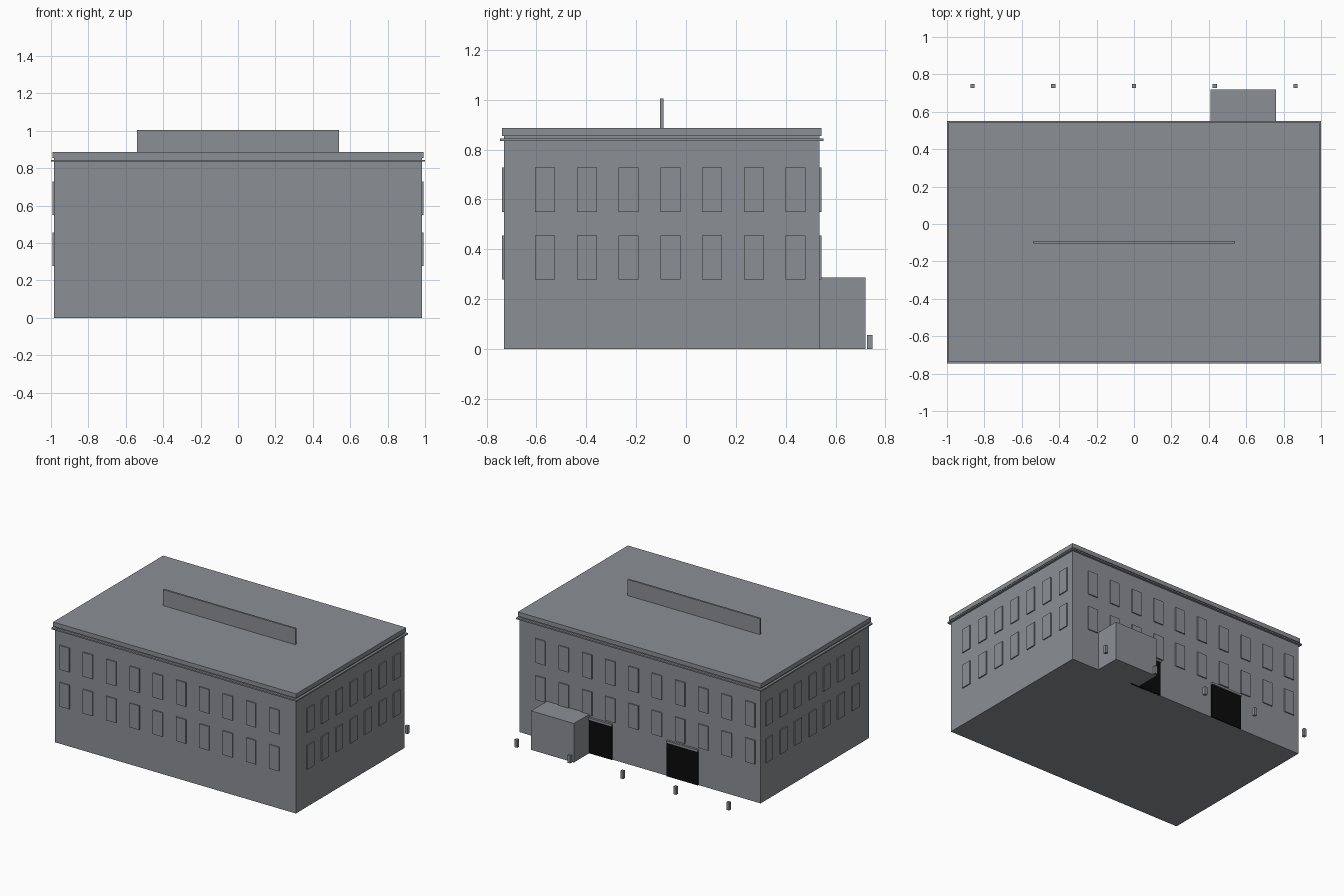
import bpy

default = bpy.data.objects.get("Cube")
if default:
    bpy.data.objects.remove(default)


def material(name, colour):
    m = bpy.data.materials.new(name)
    m.use_nodes = True
    m.diffuse_color = colour
    m.node_tree.nodes["Principled BSDF"].inputs["Base Color"].default_value = colour
    return m


GREY = material("wall grey", (0.26, 0.275, 0.295, 1))
BLACK = material("door black", (0.003, 0.003, 0.003, 1))


def box(name, x, y, z, mat=GREY):
    """Box from (low, high) ranges on each axis."""
    mid = [(a + b) / 2 for a, b in (x, y, z)]
    bpy.ops.mesh.primitive_cube_add(size=1, location=mid)
    ob = bpy.context.object
    ob.name = name
    ob.scale = [b - a for a, b in (x, y, z)]
    bpy.ops.object.transform_apply(location=False, rotation=False, scale=True)
    ob.data.materials.append(mat)
    return ob


# Main block with stepped cornice and roof slab
W, FRONT, BACK = 0.983, -0.73, 0.535


def storey(name, out, low, high):
    return box(name, (-W - out, W + out), (FRONT - out, BACK + out), (low, high))


storey("main_block", 0, 0, 0.86)
storey("cornice", 0.017, 0.835, 0.845)
storey("roof_slab", 0.008, 0.855, 0.887)

# Upright panel on the roof
box("roof_panel", (-0.54, 0.54), (-0.104, -0.09), (0.885, 1.005))

# Raised windows on two floors, all four sides
OUT, HALF = 0.008, 0.04
for floor, z in (("lower", (0.278, 0.455)), ("upper", (0.55, 0.728))):
    for i in range(10):
        c = -0.9 + 0.19 * i
        x = (c - HALF, c + HALF)
        box(f"{floor}_front_window", x, (FRONT - OUT, FRONT + OUT), z)
        box(f"{floor}_back_window", x, (BACK - OUT, BACK + OUT), z)
    for i in range(7):
        c = -0.565 + 0.1675 * i
        y = (c - HALF, c + HALF)
        for s, side in ((1, "left"), (-1, "right")):
            x = sorted((s * (W - OUT), s * (W + OUT)))
            box(f"{floor}_{side}_window", x, y, z)

# Back doors, each under a thin lintel
for c in (-0.35, 0.35):
    x = (c - 0.127, c + 0.127)
    box("back_door", x, (BACK - OUT, BACK + OUT), (0, 0.25), BLACK)
    box("door_lintel", x, (BACK - OUT, BACK + 0.015), (0.25, 0.265))

# Annex and the row of bollards behind the building
box("annex", (0.41, 0.76), (BACK - 0.01, 0.72), (0, 0.287))
for i in range(-2, 3):
    c = 0.432 * i
    box("bollard", (c - 0.011, c + 0.011), (0.726, 0.748), (0, 0.057))
